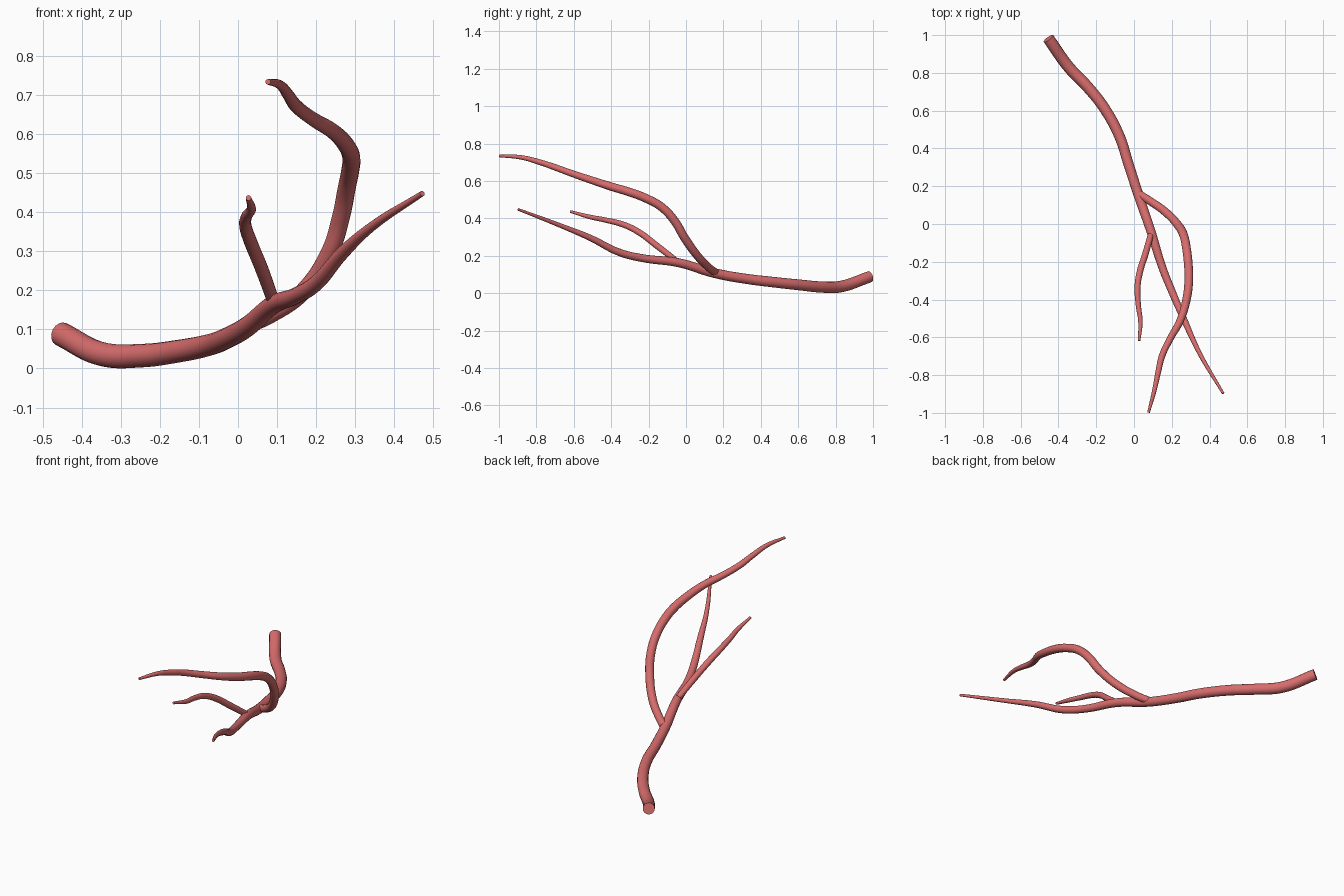
import bpy
from math import radians

mat = bpy.data.materials.new("vessel_red")
mat.diffuse_color = (0.68, 0.15, 0.15, 1)


def vessel(name, points):
    """Tapered round tube through (x, y, z, radius) points."""
    cu = bpy.data.curves.new(name, 'CURVE')
    cu.dimensions = '3D'
    cu.bevel_depth = 1.0
    cu.bevel_resolution = 6
    cu.resolution_u = 8
    cu.use_fill_caps = True
    sp = cu.splines.new('BEZIER')
    sp.bezier_points.add(len(points) - 1)
    for bp, (x, y, z, r) in zip(sp.bezier_points, points):
        bp.co = (x, y, z)
        bp.radius = r
        bp.handle_left_type = bp.handle_right_type = 'AUTO'
    ob = bpy.data.objects.new(name, cu)
    bpy.context.collection.objects.link(ob)
    bpy.ops.object.select_all(action='DESELECT')
    ob.select_set(True)
    bpy.context.view_layer.objects.active = ob
    bpy.ops.object.convert(target='MESH')
    ob = bpy.context.object
    ob.data.materials.clear()
    ob.data.materials.append(mat)
    bpy.ops.object.shade_smooth_by_angle(angle=radians(40))
    return ob


# main trunk, from thick open end to thin right tip
vessel("main_vessel", [
    (-0.453, 0.982, 0.088, .031), (-0.345, 0.83, 0.036, .031),
    (-0.245, 0.725, 0.033, .030), (-0.155, 0.61, 0.044, .029),
    (-0.075, 0.46, 0.06, .028), (-0.03, 0.32, 0.077, .027),
    (0.025, 0.15, 0.108, .026), (0.09, -0.04, 0.163, .024),
    (0.15, -0.23, 0.187, .021), (0.20, -0.355, 0.218, .020),
    (0.267, -0.51, 0.295, .017), (0.345, -0.68, 0.365, .012),
    (0.472, -0.897, 0.448, .007)])

# long upper branch
vessel("upper_branch", [
    (0.032, 0.155, 0.113, .021), (0.08, 0.125, 0.135, .021),
    (0.165, 0.065, 0.195, .022), (0.236, -0.01, 0.30, .023),
    (0.263, -0.06, 0.385, .023), (0.278, -0.13, 0.46, .023),
    (0.288, -0.22, 0.51, .023), (0.290, -0.30, 0.54, .023),
    (0.278, -0.40, 0.57, .022), (0.245, -0.51, 0.606, .020),
    (0.19, -0.61, 0.64, .018), (0.148, -0.70, 0.673, .017),
    (0.129, -0.78, 0.70, .015), (0.108, -0.88, 0.726, .012),
    (0.077, -0.998, 0.734, .007)])

# short middle branch
vessel("short_branch", [
    (0.088, -0.06, 0.18, .016), (0.06, -0.16, 0.257, .017),
    (0.032, -0.25, 0.325, .017), (0.019, -0.33, 0.365, .016),
    (0.023, -0.43, 0.391, .014), (0.034, -0.515, 0.408, .012),
    (0.027, -0.618, 0.437, .007)])
